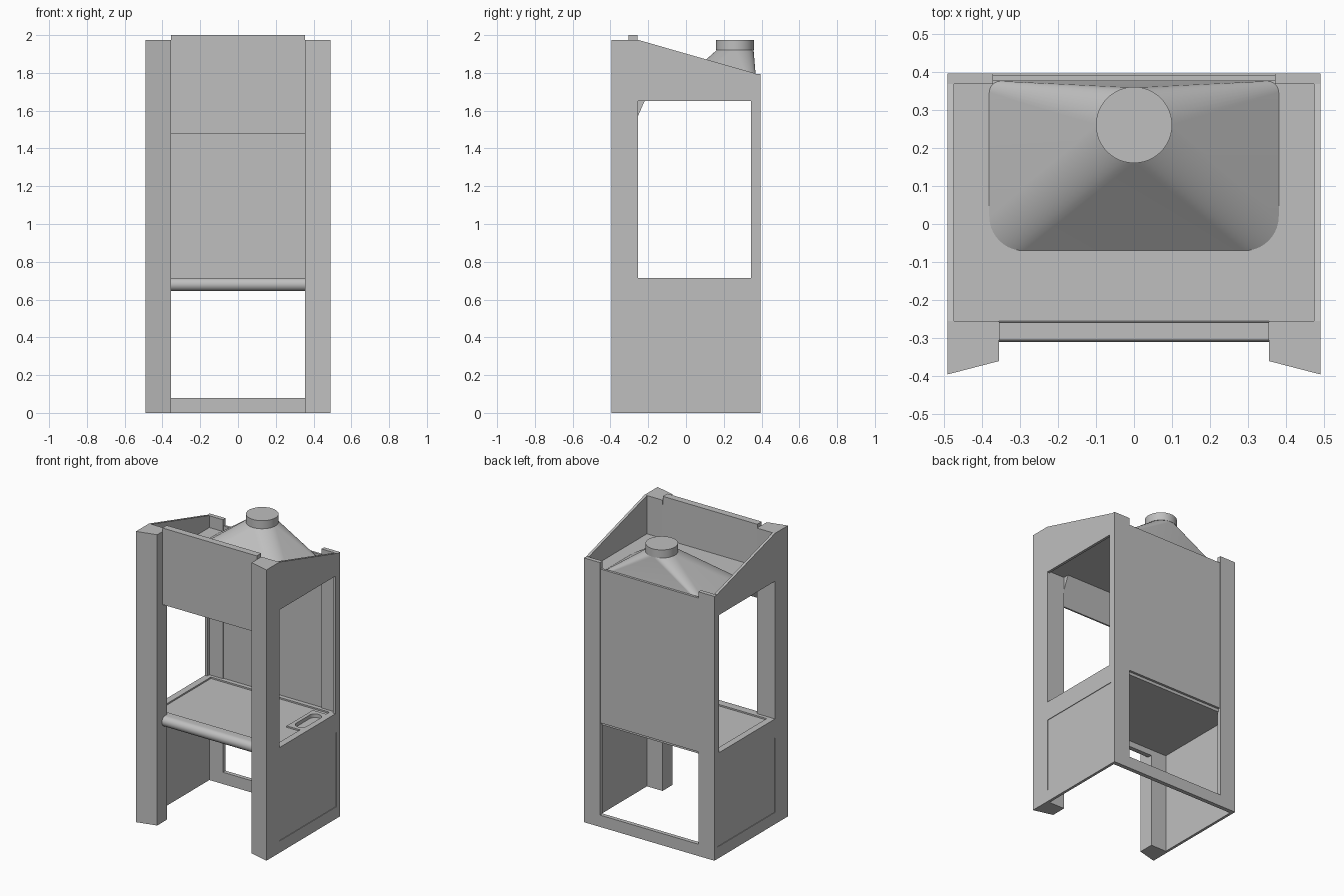
import bpy, bmesh, math
from mathutils import Vector

cube = bpy.data.objects.get("Cube")
if cube:
    bpy.data.objects.remove(cube)

grey = bpy.data.materials.new("light_grey")
grey.use_nodes = True
COL = (0.52, 0.52, 0.52, 1)
grey.diffuse_color = COL
grey.node_tree.nodes["Principled BSDF"].inputs["Base Color"].default_value = COL


def finish(name, bm, smooth=False):
    bmesh.ops.recalc_face_normals(bm, faces=bm.faces)
    me = bpy.data.meshes.new(name)
    bm.to_mesh(me)
    bm.free()
    me.materials.append(grey)
    ob = bpy.data.objects.new(name, me)
    bpy.context.collection.objects.link(ob)
    if smooth:
        bpy.ops.object.select_all(action='DESELECT')
        ob.select_set(True)
        bpy.context.view_layer.objects.active = ob
        bpy.ops.object.shade_smooth_by_angle(angle=math.radians(35))
    return ob


def prism(name, pts, axis, a, b, smooth=False):
    """Extrude a 2D outline along an axis from a to b."""
    def place(p, h):
        return {'x': (h, p[0], p[1]), 'y': (p[0], h, p[1]), 'z': (p[0], p[1], h)}[axis]
    bm = bmesh.new()
    face = bm.faces.new([bm.verts.new(place(p, a)) for p in pts])
    new = bmesh.ops.extrude_face_region(bm, geom=[face])["geom"]
    shift = Vector(place((0, 0), b - a))
    bmesh.ops.translate(bm, verts=[v for v in new if isinstance(v, bmesh.types.BMVert)], vec=shift)
    return finish(name, bm, smooth)


def box(name, x, y, z):
    return prism(name, [(x[0], y[0]), (x[1], y[0]), (x[1], y[1]), (x[0], y[1])], 'z', *z)


def cut(ob, *cutters):
    for c in cutters:
        c.hide_render = True
        c.hide_set(True)
        c.display_type = 'WIRE'
        m = ob.modifiers.new(c.name, 'BOOLEAN')
        m.operation = 'DIFFERENCE'
        m.solver = 'EXACT'
        m.object = c


def rounded(x0, x1, y0, y1, r_front, r_back, n=10):
    """Rounded rectangle outline, n + 1 points per corner, from the back right."""
    out = []
    for k, (cx, cy, sx, sy, r) in enumerate(((x1, y1, -1, -1, r_back), (x0, y1, 1, -1, r_back),
                                             (x0, y0, 1, 1, r_front), (x1, y0, -1, 1, r_front))):
        for i in range(n + 1):
            t = math.pi / 2 * (k + i / n)
            out.append((cx + sx * r + r * math.cos(t), cy + sy * r + r * math.sin(t)))
    return out


W, WI, FRONT, BACK = 0.49, 0.355, -0.255, 0.395

# Side walls, posts and shallow side panels
for s, side in ((1, "left"), (-1, "right")):
    prism("front_post_" + side, [(s * W, -0.395), (s * WI, -0.36), (s * WI, FRONT), (s * W, FRONT)],
          'z', 0, 1.975)
    prism("back_post_" + side, [(s * W, 0.367), (s * W, BACK), (s * 0.37, BACK), (s * 0.37, 0.367)],
          'z', 0, 1.795)
    wall = prism("side_wall_" + side,
                 [(FRONT, 0), (0.367, 0), (0.367, 1.797), (FRONT, 1.975)], 'x', s * 0.472, s * W)
    window = box("window_cutter_" + side, sorted((s * 0.45, s * 0.52)), (FRONT - 0.01, 0.345), (0.715, 1.65))
    panel = box("panel_cutter_" + side, sorted((s * 0.486, s * 0.52)), (FRONT + 0.001, 0.36), (0.08, 0.585))
    cut(wall, window, panel)

# Back wall and bottom rail
box("back_wall", (-0.37, 0.37), (0.375, 0.391), (0.705, 1.75))
box("back_rail", (-0.37, 0.37), (0.367, BACK), (0, 0.08))

# Worktop with a sunken tray, leaving a raised ledge around the cup sink
worktop = box("worktop", (-0.472, 0.472), (FRONT, 0.375), (0.685, 0.715))
tray = prism("tray_cutter", [(-0.445, -0.23), (0.445, -0.23), (0.445, 0.03), (0.345, 0.03),
                             (0.345, 0.31), (0.445, 0.31), (0.445, 0.345), (-0.445, 0.345)],
             'z', 0.705, 0.75)
sink = prism("sink_cutter", rounded(0.37, 0.45, 0.06, 0.28, 0.039, 0.039), 'z', 0.69, 0.75)
cut(worktop, tray, sink)

# Rounded front sill
arc = [(FRONT - 0.02 - 0.035 * math.sin(math.pi * i / 12), 0.68 + 0.035 * math.cos(math.pi * i / 12))
       for i in range(13)]
prism("front_sill", arc + [(FRONT, 0.645), (FRONT, 0.715)], 'x', -WI, WI, True)

# Front panel with the sloping deflector behind it
prism("front_panel", [(-0.305, 1.48), (-0.294, 1.48), (-0.2, 1.695), (FRONT, 1.695), (FRONT - 0.003, 2),
                      (-0.305, 2)], 'x', -WI, WI)

# Ceiling
box("ceiling", (-0.472, 0.472), (FRONT, 0.375), (1.66, 1.715))

# Exhaust hood: rounded rectangle lofted to a round collar
N = 10
base = rounded(-0.38, 0.38, -0.07, 0.375, 0.09, 0.03, N)
ring = []
for k in range(4):
    for i in range(N + 1):
        t = math.pi / 2 * (k + i / N)
        ring.append((0.098 * math.cos(t), 0.26 + 0.098 * math.sin(t)))
bm = bmesh.new()
low = [bm.verts.new((x, y, 1.715)) for x, y in base]
high = [bm.verts.new((x, y, 1.92)) for x, y in ring]
for i in range(len(low)):
    j = (i + 1) % len(low)
    bm.faces.new((low[i], low[j], high[j], high[i]))
bmesh.ops.remove_doubles(bm, verts=high, dist=0.0005)
finish("exhaust_hood", bm, True)
prism("exhaust_collar", [(0.1 * math.cos(i * math.tau / 48), 0.26 + 0.1 * math.sin(i * math.tau / 48))
                         for i in range(48)], 'z', 1.92, 1.975, True)
